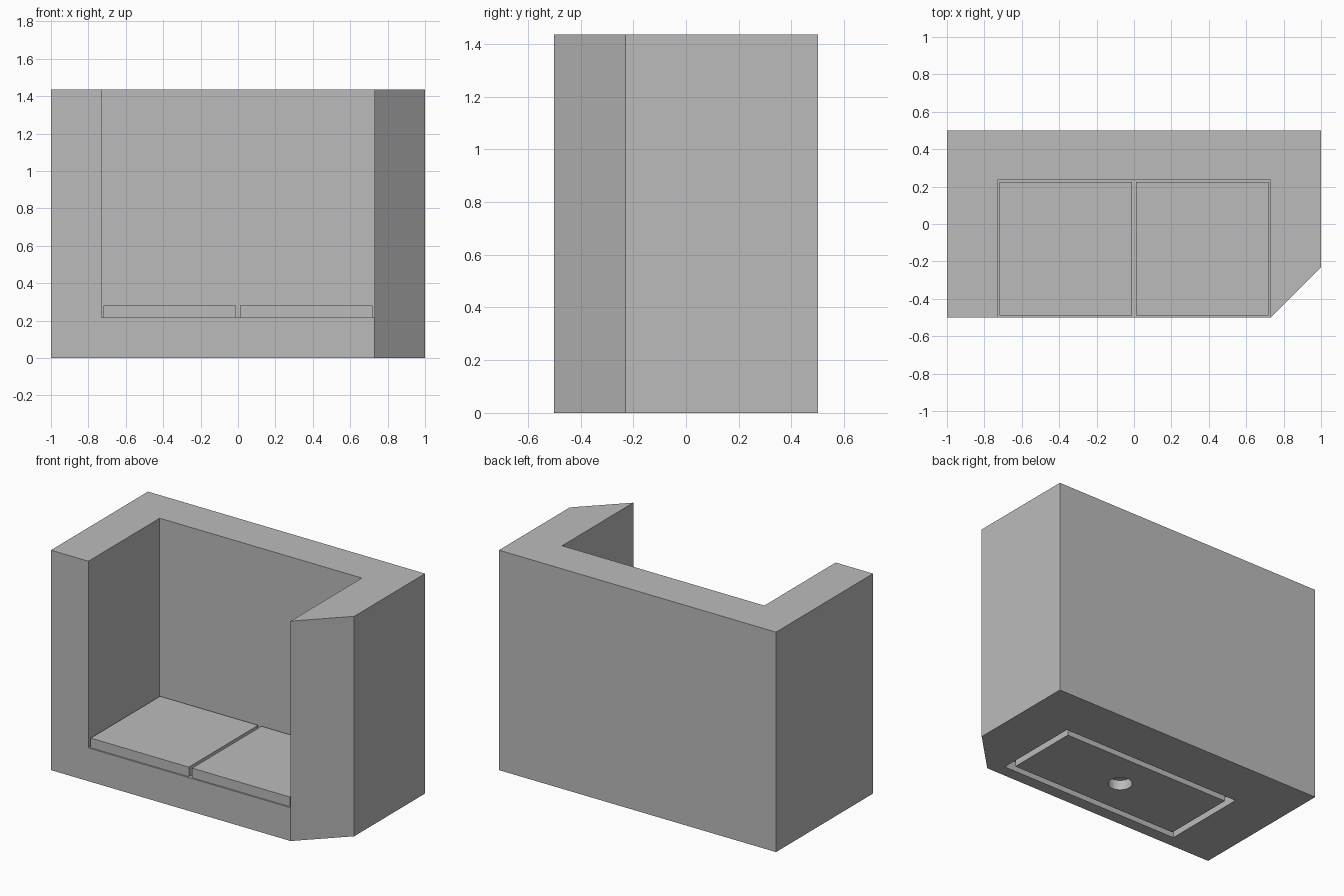
import bpy
import bmesh
from mathutils import Matrix, Vector

if "Cube" in bpy.data.objects:
    bpy.data.objects.remove(bpy.data.objects["Cube"])

HEIGHT, SEAT_Z = 1.435, 0.217
RECESS = 0.065

grey = bpy.data.materials.new("plain grey")
grey.use_nodes = True
GREY = (0.5, 0.5, 0.5, 1)
grey.diffuse_color = GREY
grey.node_tree.nodes["Principled BSDF"].inputs["Base Color"].default_value = GREY


def finish(name, bm):
    """Turn a bmesh into a named, coloured object."""
    bmesh.ops.recalc_face_normals(bm, faces=bm.faces)
    mesh = bpy.data.meshes.new(name)
    bm.to_mesh(mesh)
    bm.free()
    obj = bpy.data.objects.new(name, mesh)
    bpy.context.collection.objects.link(obj)
    mesh.materials.append(grey)
    return obj


def box(name, low, high):
    """Axis-aligned box between two corners."""
    low, high = Vector(low), Vector(high)
    bm = bmesh.new()
    place = Matrix.Translation((low + high) / 2) @ Matrix.Diagonal((high - low).to_4d())
    bmesh.ops.create_cube(bm, size=1, matrix=place)
    return finish(name, bm)


def cut(obj, cutter):
    """Subtract the cutter, then discard it."""
    cutter.hide_render = True
    mod = obj.modifiers.new("cut", 'BOOLEAN')
    mod.operation = 'DIFFERENCE'
    mod.solver = 'EXACT'
    mod.object = cutter
    bpy.context.view_layer.objects.active = obj
    bpy.ops.object.modifier_apply(modifier=mod.name)
    bpy.data.objects.remove(cutter)


def raise_faces(bm, faces, height):
    """Extrude faces straight up and return the raised faces."""
    new = bmesh.ops.extrude_face_region(bm, geom=faces)["geom"]
    verts = [g for g in new if isinstance(g, bmesh.types.BMVert)]
    bmesh.ops.translate(bm, vec=(0, 0, height), verts=verts)
    return [g for g in new if isinstance(g, bmesh.types.BMFace)]


# Sofa frame: U-shaped walls with one chamfered corner around a seat platform
bm = bmesh.new()
seat = [bm.verts.new((x, y, 0)) for x, y in
        ((-0.73, -0.5), (-0.73, 0.235), (0.73, 0.235), (0.73, -0.5))]
outer = [bm.verts.new((x, y, 0)) for x, y in
         ((1, -0.23), (1, 0.5), (-1, 0.5), (-1, -0.5))]
bm.faces.new(seat)
bm.faces.new(seat + outer)
top = raise_faces(bm, bm.faces[:], SEAT_Z)
walls = [f for f in top if len(f.verts) == 8]
raised = raise_faces(bm, walls, HEIGHT - SEAT_Z)
bmesh.ops.delete(bm, geom=[f for f in walls if f.is_valid and f not in raised],
                 context='FACES_ONLY')
bmesh.ops.dissolve_limit(bm, angle_limit=0.01, verts=bm.verts[:], edges=bm.edges[:])
frame = finish("sofa_frame", bm)

# Recess under the base
cut(frame, box("recess_cutter", (-0.66, -0.42, -0.1), (0.66, 0.16, RECESS)))

# Plate inside the recess, with a round hole
plate = box("underside_plate", (-0.615, -0.375, 0), (0.615, 0.115, RECESS))
bm = bmesh.new()
bmesh.ops.create_cone(bm, cap_ends=True, segments=32, radius1=0.073, radius2=0.073,
                      depth=0.4, matrix=Matrix.Translation((0, -0.13, 0)))
cut(plate, finish("hole_cutter", bm))

# Two flat seat cushions
for name, x in (("right_cushion", -0.72), ("left_cushion", 0.012)):
    box(name, (x, -0.49, SEAT_Z), (x + 0.708, 0.225, 0.28))
